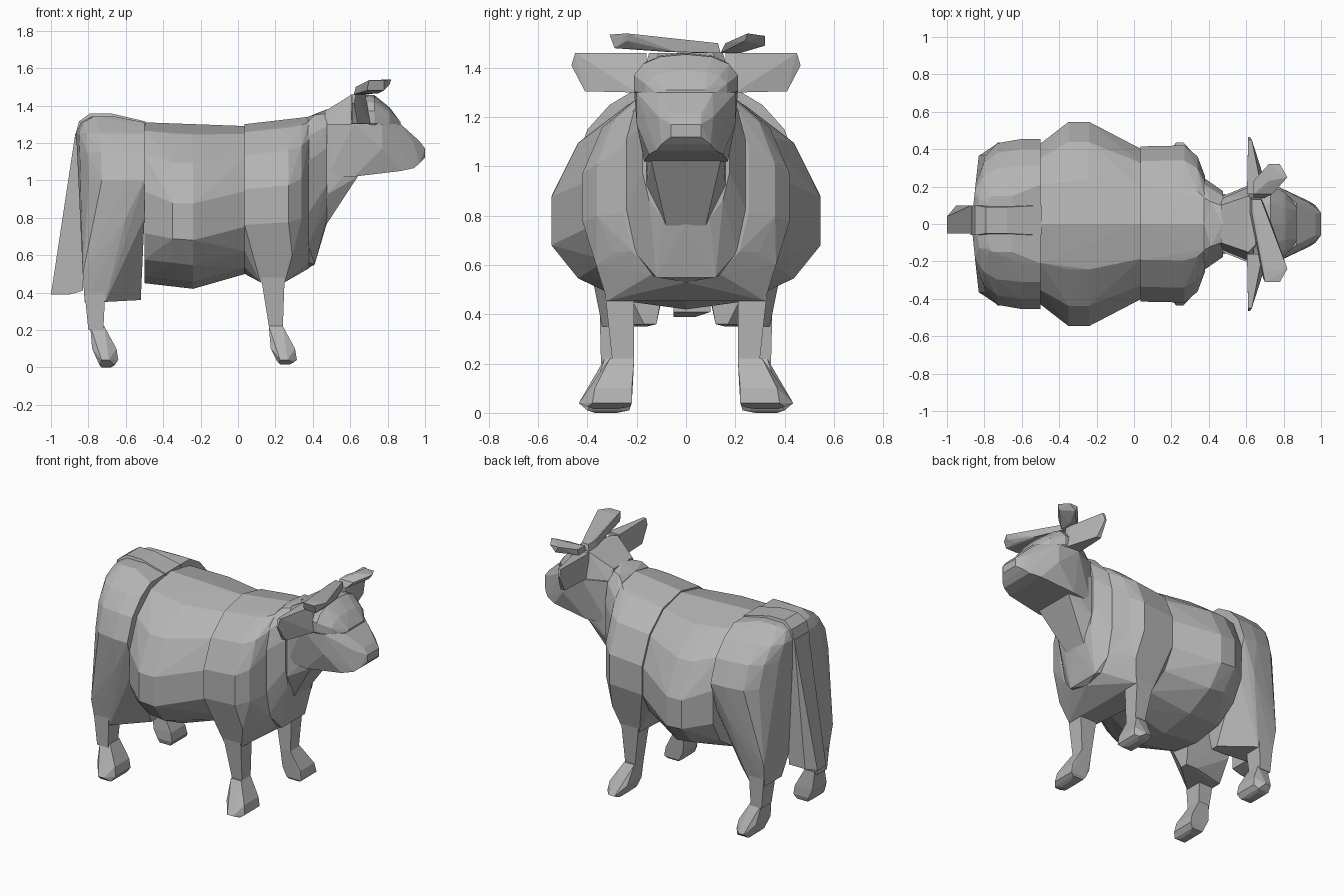
import bpy
import bmesh
from math import cos, sin, pi, copysign

default_cube = bpy.data.objects.get("Cube")
if default_cube:
    bpy.data.objects.remove(default_cube, do_unlink=True)

GREY = (0.46, 0.46, 0.46, 1)
hide = bpy.data.materials.new("plain grey")
hide.use_nodes = True
hide.diffuse_color = GREY
hide.node_tree.nodes["Principled BSDF"].inputs["Base Color"].default_value = GREY


def hull(name, points):
    """Wrap a set of points in one faceted convex block."""
    bm = bmesh.new()
    for point in points:
        bm.verts.new(point)
    bmesh.ops.remove_doubles(bm, verts=bm.verts[:], dist=0.002)
    result = bmesh.ops.convex_hull(bm, input=bm.verts[:])
    spare = set(result["geom_interior"] + result["geom_unused"])
    loose = [item for item in spare if isinstance(item, bmesh.types.BMVert)]
    bmesh.ops.delete(bm, geom=loose, context="VERTS")
    bmesh.ops.recalc_face_normals(bm, faces=bm.faces[:])
    mesh = bpy.data.meshes.new(name)
    bm.to_mesh(mesh)
    bm.free()
    mesh.materials.append(hide)
    part = bpy.data.objects.new(name, mesh)
    bpy.context.collection.objects.link(part)


def pair(name, points):
    """Make a block on the far side and its mirror on the near side."""
    hull(name + "_far", points)
    hull(name + "_near", [(x, -y, z) for x, y, z in points])


def swell(value, power):
    """Square up (power below one) a sine or cosine, keeping its sign."""
    return copysign(abs(value) ** power, value)


def ring(x, half, low, high, waist=0.5, power=1.0, sides=14):
    """Rounded cross-section of the body; waist is the height of the widest point."""
    middle = low + (high - low) * waist
    points = []
    for step in range(sides):
        angle = 2 * pi * (step + 0.5) / sides
        up = swell(sin(angle), power)
        reach = high - middle if up > 0 else middle - low
        points.append((x, half * swell(cos(angle), power), middle + reach * up))
    return points


def level(z, back, front, inner, outer):
    """Four corners of a horizontal slice through a limb."""
    return [(x, y, z) for x in (back, front) for y in (inner, outer)]


def upright(x, wide, low, high, top=None):
    """Four corners of an upright slice, symmetrical about the middle."""
    top = wide if top is None else top
    return [(x, side * y, z) for side in (-1, 1) for y, z in ((wide, low), (top, high))]


def rump(z, back, outer, front=-0.5, front_outer=None, inner=0.04, steps=5):
    """Horizontal slice of a haunch, rounded at its rear outer corner."""
    points = [(front, inner, z), (front, front_outer or outer, z), (back, inner, z)]
    hip = front - 0.1
    for step in range(steps):
        angle = pi / 2 * step / (steps - 1)
        points.append((hip - (hip - back) * swell(cos(angle), 0.7),
                       inner + (outer - inner) * swell(sin(angle), 0.7), z))
    return points


# Barrel of the body, widest behind the middle
barrel = ring(x=-0.5, half=0.44, low=0.45, high=1.31, waist=0.42, power=0.9)
barrel += ring(x=-0.35, half=0.56, low=0.44, high=1.3, waist=0.37)
barrel += ring(x=-0.24, half=0.56, low=0.42, high=1.3, waist=0.38)
barrel += ring(x=0.04, half=0.41, low=0.5, high=1.29, waist=0.42, power=0.95)
hull("barrel", barrel)

# Shoulders, tapering down to the forelegs, and the chest in front of them
shoulders = ring(x=0.035, half=0.425, low=0.5, high=1.3, waist=0.43, power=0.95)
shoulders += ring(x=0.27, half=0.43, low=0.5, high=1.325, waist=0.44, power=0.95)
shoulders += ring(x=0.34, half=0.37, low=0.52, high=1.335, waist=0.46, power=0.9)
shoulders += ring(x=0.38, half=0.26, low=0.53, high=1.34, waist=0.52, power=0.75)
shoulders += level(z=0.6, back=0.1, front=0.29, inner=-0.365, outer=0.365)
shoulders += level(z=0.455, back=0.12, front=0.25, inner=-0.32, outer=0.32)
hull("shoulders", shoulders)

chest = ring(x=0.375, half=0.25, low=0.53, high=1.34, waist=0.55, power=0.7)
chest += upright(x=0.41, wide=0.12, low=0.55, high=1.35)
chest += ring(x=0.475, half=0.18, low=0.77, high=1.38, waist=0.5, power=0.75)
hull("chest", chest)

# Throat wedge under the jaw
throat = upright(x=0.47, wide=0.08, low=0.76, high=1.2, top=0.16)
throat += upright(x=0.47, wide=0.16, low=0.92, high=1.1)
throat += upright(x=0.64, wide=0.14, low=1.02, high=1.1, top=0.15)
hull("throat", throat)

# Haunches: full at the hip, narrowing to the hind leg
haunch = level(z=0.35, back=-0.82, front=-0.71, inner=0.16, outer=0.34)
haunch += level(z=0.36, back=-0.6, front=-0.52, inner=0.12, outer=0.17)
haunch += level(z=0.5, back=-0.83, front=-0.7, inner=0.09, outer=0.365)
haunch += rump(z=0.8, back=-0.84, outer=0.43, front_outer=0.39)
haunch += rump(z=1.0, back=-0.85, outer=0.455)
haunch += rump(z=1.15, back=-0.86, outer=0.4)
haunch += rump(z=1.25, back=-0.865, outer=0.31)
haunch += rump(z=1.31, back=-0.84, outer=0.21)
haunch += rump(z=1.34, back=-0.78, outer=0.15, front=-0.65)
pair("haunch", haunch)

# Tail root along the rump and the hanging tail
root = level(z=1.22, back=-0.875, front=-0.495, inner=-0.06, outer=0.1)
root += level(z=1.315, back=-0.85, front=-0.495, inner=-0.06, outer=0.1)
root += level(z=1.358, back=-0.79, front=-0.68, inner=-0.05, outer=0.09)
hull("tail_root", root)
tail = level(z=1.25, back=-0.87, front=-0.82, inner=-0.05, outer=0.1)
tail += level(z=0.41, back=-0.95, front=-0.83, inner=-0.05, outer=0.1)
tail += level(z=0.39, back=-1.0, front=-0.9, inner=-0.05, outer=0.04)
hull("tail", tail)

# Legs, each a tapered shank over a splayed hoof
fore = level(z=0.5, back=0.12, front=0.25, inner=0.21, outer=0.33)
fore += level(z=0.22, back=0.165, front=0.24, inner=0.21, outer=0.3)
pair("fore_leg", fore)
hind = level(z=0.4, back=-0.82, front=-0.71, inner=0.22, outer=0.35)
hind += level(z=0.2, back=-0.8, front=-0.72, inner=0.24, outer=0.345)
pair("hind_leg", hind)
for name, heel, inset, sole in (("fore_hoof", 0.165, 0.21, 0.015), ("hind_hoof", -0.79, 0.23, 0)):
    hoof = level(z=0.22, back=heel, front=heel + 0.075, inner=inset, outer=inset + 0.1)
    hoof += level(z=0.1, back=heel + 0.01, front=heel + 0.14, inner=0.22, outer=0.37)
    hoof += level(z=0.04, back=heel + 0.06, front=heel + 0.1, inner=0.22, outer=0.435)
    hoof += level(z=0.04, back=heel + 0.04, front=heel + 0.15, inner=0.22, outer=0.38)
    hoof += level(z=sole + 0.01, back=heel + 0.05, front=heel + 0.13, inner=0.23, outer=0.4)
    hoof += level(z=sole, back=heel + 0.06, front=heel + 0.11, inner=0.28, outer=0.37)
    pair(name, hoof)

# Muzzle and jaw
muzzle = upright(x=0.475, wide=0.15, low=1.02, high=1.3)
muzzle += upright(x=0.62, wide=0.17, low=1.02, high=1.3, top=0.21)
muzzle += upright(x=0.77, wide=0.2, low=1.17, high=1.3)
muzzle += upright(x=0.87, wide=0.15, low=1.05, high=1.3, top=0.11)
muzzle += upright(x=0.94, wide=0.12, low=1.065, high=1.2, top=0.11)
muzzle += upright(x=0.97, wide=0.1, low=1.09, high=1.21, top=0.06)
muzzle += upright(x=1.0, wide=0.06, low=1.12, high=1.17)
hull("muzzle", muzzle)

# Back of the skull and the domed brow
skull = upright(x=0.465, wide=0.14, low=1.28, high=1.37, top=0.1)
skull += upright(x=0.61, wide=0.2, low=1.28, high=1.46, top=0.15)
skull += upright(x=0.65, wide=0.2, low=1.28, high=1.46, top=0.11)
hull("skull", skull)
brow = ring(x=0.64, half=0.21, low=1.22, high=1.46, power=0.85)
brow += ring(x=0.73, half=0.215, low=1.22, high=1.455, power=0.85)
brow += ring(x=0.81, half=0.17, low=1.24, high=1.39, power=0.85)
brow += upright(x=0.87, wide=0.1, low=1.28, high=1.31, top=0.08)
hull("brow", brow)

# Broad ears reaching sideways
ear = level(z=1.3, back=0.605, front=0.71, inner=0.16, outer=0.2)
ear += level(z=1.46, back=0.605, front=0.68, inner=0.16, outer=0.2)
ear += level(z=1.305, back=0.61, front=0.64, inner=0.2, outer=0.41)
ear += level(z=1.46, back=0.61, front=0.63, inner=0.2, outer=0.45)
ear += level(z=1.41, back=0.61, front=0.62, inner=0.2, outer=0.465)
pair("ear", ear)

# Lopsided horns: a long one swept to the near side and a short one
long_horn = level(z=1.46, back=0.62, front=0.68, inner=0.06, outer=0.14)
long_horn += level(z=1.5, back=0.63, front=0.68, inner=0.06, outer=0.13)
long_horn += level(z=1.465, back=0.65, front=0.75, inner=-0.08, outer=-0.04)
long_horn += level(z=1.48, back=0.69, front=0.78, inner=-0.29, outer=-0.2)
long_horn += level(z=1.535, back=0.7, front=0.78, inner=-0.31, outer=-0.25)
long_horn += [(0.82, -0.24, 1.54), (0.81, -0.24, 1.51)]
hull("long_horn", long_horn)
short_horn = level(z=1.46, back=0.64, front=0.7, inner=0.14, outer=0.22)
short_horn += level(z=1.5, back=0.64, front=0.74, inner=0.16, outer=0.23)
short_horn += level(z=1.53, back=0.72, front=0.78, inner=0.23, outer=0.32)
short_horn += [(0.74, 0.32, 1.49), (0.82, 0.25, 1.54), (0.8, 0.24, 1.51)]
hull("short_horn", short_horn)
